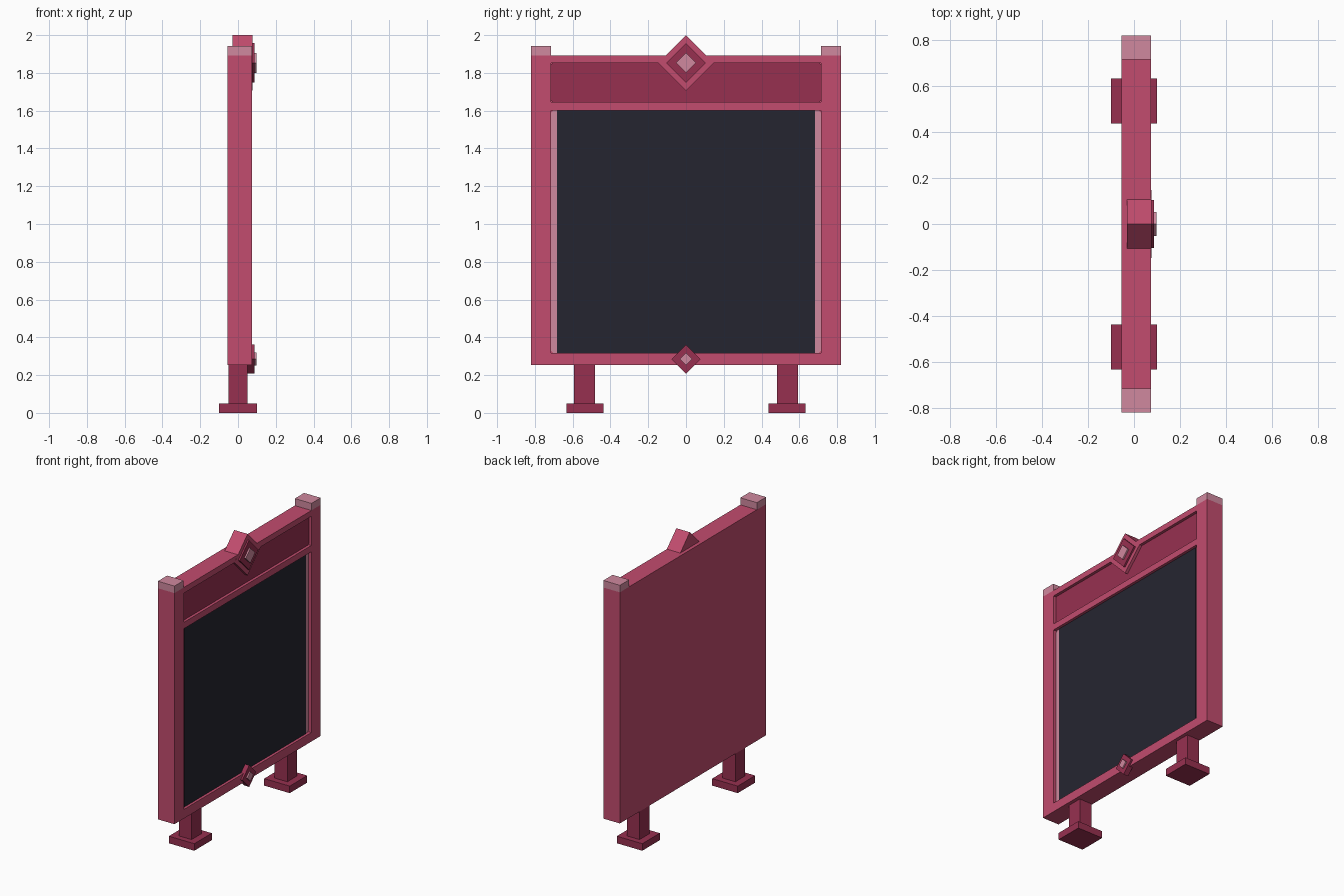
import bpy, bmesh
from mathutils import Vector

if "Cube" in bpy.data.objects:
    bpy.data.objects.remove(bpy.data.objects["Cube"])


def material(name, r, g, b):
    lin = lambda c: ((c / 255 + 0.055) / 1.055) ** 2.4 if c > 10 else c / 255 / 12.92
    m = bpy.data.materials.new(name)
    m.diffuse_color = (lin(r), lin(g), lin(b), 1)
    m.use_nodes = True
    m.node_tree.nodes["Principled BSDF"].inputs["Base Color"].default_value = m.diffuse_color
    return m


PINK = material("rose_frame", 194, 76, 110)
DARK = material("dark_crimson", 151, 48, 80)
PALE = material("pale_pink", 208, 137, 159)
BLACK = material("screen_black", 37, 37, 48)


def finish(name, bm, mat):
    bmesh.ops.recalc_face_normals(bm, faces=bm.faces)
    me = bpy.data.meshes.new(name)
    bm.to_mesh(me)
    bm.free()
    me.materials.append(mat)
    ob = bpy.data.objects.new(name, me)
    bpy.context.collection.objects.link(ob)
    return ob


def prism(name, outline, x0, x1, mat):
    """Extrude a (y, z) outline along x."""
    bm = bmesh.new()
    face = bm.faces.new([bm.verts.new((x0, y, z)) for y, z in outline])
    ext = bmesh.ops.extrude_face_region(bm, geom=[face])
    verts = [v for v in ext["geom"] if isinstance(v, bmesh.types.BMVert)]
    bmesh.ops.translate(bm, verts=verts, vec=Vector((x1 - x0, 0, 0)))
    return finish(name, bm, mat)


def box(name, x, y, z, mat):
    return prism(name, [(y[0], z[0]), (y[1], z[0]), (y[1], z[1]), (y[0], z[1])],
                 x[0], x[1], mat)


def clipped_plate(name, x, hy, z, c, mat):
    """Plate with clipped corners."""
    pts = [(-hy + c, z[0]), (hy - c, z[0]), (hy, z[0] + c), (hy, z[1] - c),
           (hy - c, z[1]), (-hy + c, z[1]), (-hy, z[1] - c), (-hy, z[0] + c)]
    return prism(name, pts, x[0], x[1], mat)


def diamond(name, zc, r, x0, x1, mat):
    return prism(name, [(0, zc - r), (r, zc), (0, zc + r), (-r, zc)], x0, x1, mat)


# Frame slab with header and screen recesses
frame = box("frame", (-0.055, 0.075), (-0.82, 0.82), (0.253, 1.893), PINK)
for label, z in (("header", (1.645, 1.852)), ("screen", (0.317, 1.60))):
    cutter = box(label + "_cutter", (0.045, 0.2), (-0.715, 0.715), z, PINK)
    cutter.hide_render = True
    mod = frame.modifiers.new(label, 'BOOLEAN')
    mod.operation = 'DIFFERENCE'
    mod.solver = 'EXACT'
    mod.object = cutter
    bpy.context.view_layer.objects.active = frame
    bpy.ops.object.modifier_apply(modifier=mod.name)
    bpy.data.objects.remove(cutter)

# Header panel, pale screen surround and screen
clipped_plate("header_panel", (0.04, 0.055), 0.715, (1.645, 1.852), 0.01, DARK)
clipped_plate("screen_surround", (0.04, 0.052), 0.715, (0.317, 1.60), 0.012, PALE)
box("screen", (0.042, 0.056), (-0.682, 0.682), (0.317, 1.60), BLACK)

# Top ornament
diamond("top_diamond", 1.853, 0.147, -0.03, 0.0755, PINK)
diamond("top_diamond_inset", 1.853, 0.105, 0.06, 0.087, DARK)
diamond("top_diamond_gem", 1.853, 0.053, 0.07, 0.098, PALE)

# Bottom ornament
diamond("bottom_diamond", 0.285, 0.077, 0.05, 0.088, DARK)
diamond("bottom_diamond_gem", 0.285, 0.034, 0.07, 0.098, PALE)

# Post caps, legs and feet on both sides
for side, s in (("left", -1), ("right", 1)):
    span = lambda a, b: tuple(sorted((s * a, s * b)))
    box(side + "_post_cap", (-0.055, 0.075), span(0.716, 0.82), (1.893, 1.943), PALE)
    box(side + "_leg", (-0.05, 0.05), span(0.482, 0.592), (0.05, 0.254), DARK)
    box(side + "_foot", (-0.1, 0.1), span(0.437, 0.633), (0, 0.05), DARK)
